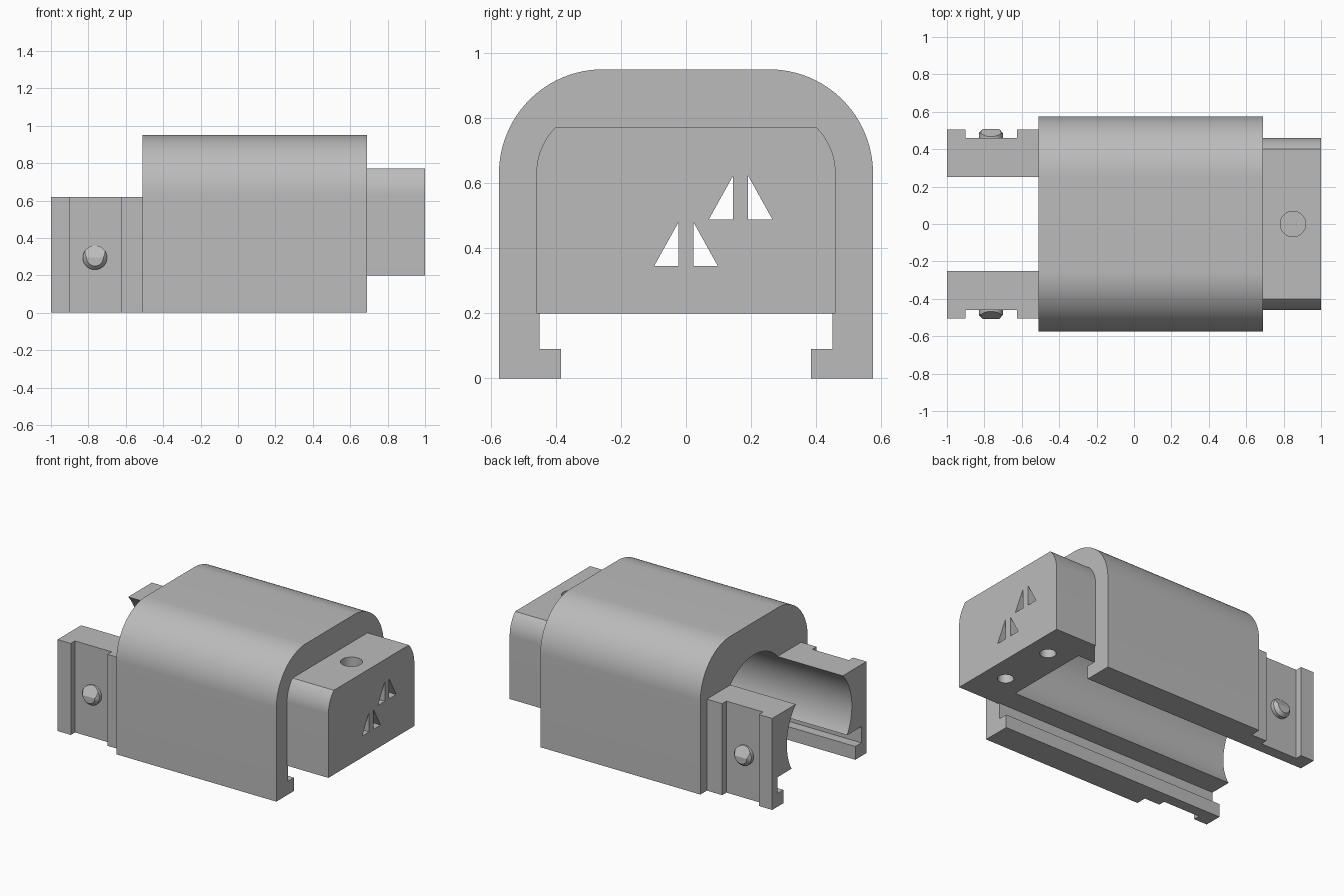
import bpy, bmesh
from math import cos, sin, asin, pi, radians
from mathutils import Vector

cube = bpy.data.objects.get("Cube")
if cube:
    bpy.data.objects.remove(cube, do_unlink=True)

grey = bpy.data.materials.new("plain grey")
grey.use_nodes = True
grey.diffuse_color = (0.5, 0.5, 0.5, 1)
grey.node_tree.nodes["Principled BSDF"].inputs["Base Color"].default_value = (0.5, 0.5, 0.5, 1)


def arc(cx, cy, r, start, end, steps=24):
    return [(cx + r * cos(start + (end - start) * i / steps),
             cy + r * sin(start + (end - start) * i / steps)) for i in range(steps + 1)]


def mirrored(half):
    """Close a right-hand half outline with its reflection."""
    return half + [(-a, b) for a, b in reversed(half)]


def finish(name, bm):
    bmesh.ops.recalc_face_normals(bm, faces=bm.faces)
    mesh = bpy.data.meshes.new(name)
    bm.to_mesh(mesh)
    bm.free()
    mesh.materials.append(grey)
    obj = bpy.data.objects.new(name, mesh)
    bpy.context.collection.objects.link(obj)
    return obj


def prism(name, outline, axis, low, high):
    """Extrude an outline along x (y,z points) or z (x,y points)."""
    place = (lambda a, b, d: (d, a, b)) if axis == "x" else (lambda a, b, d: (a, b, d))
    bm = bmesh.new()
    face = bm.faces.new([bm.verts.new(place(a, b, low)) for a, b in outline])
    moved = bmesh.ops.extrude_face_region(bm, geom=[face])["geom"]
    verts = [v for v in moved if isinstance(v, bmesh.types.BMVert)]
    bmesh.ops.translate(bm, verts=verts, vec=place(0, 0, high - low))
    return finish(name, bm)


def select(obj):
    bpy.ops.object.select_all(action="DESELECT")
    obj.select_set(True)
    bpy.context.view_layer.objects.active = obj


def apply(obj, kind, **settings):
    mod = obj.modifiers.new(kind.title(), kind)
    for key, value in settings.items():
        setattr(mod, key, value)
    select(obj)
    bpy.ops.object.modifier_apply(modifier=mod.name)


def cut(obj, cutter):
    cutter.hide_render = True
    apply(obj, "BOOLEAN", operation="DIFFERENCE", solver="EXACT", object=cutter)


# Channel cutter: round bore, side slots and a narrower mouth
bore_r, bore_z, roof = 0.348, 0.38, 0.2
low_angle = asin((roof - bore_z) / bore_r)
channel = prism("channel_cutter", mirrored(
    [(0.385, -0.1), (0.385, 0.09), (0.45, 0.09), (0.45, roof)]
    + arc(0, bore_z, bore_r, low_angle, pi / 2 - 0.02, 40)), "x", -1.2, 1.2)

# Rounded housing
body = prism("housing", mirrored([(0.575, 0)] + arc(0.255, 0.63, 0.32, 0, pi / 2)),
             "x", -0.51, 0.69)
cut(body, channel)

# Side arms with a recessed outer band
arms = prism("side_arms", [(-1, 0.2), (-1, 0.505), (-0.9, 0.505), (-0.9, 0.46), (-0.625, 0.46),
                           (-0.625, 0.505), (-0.51, 0.505), (-0.51, 0.2)], "z", 0, 0.62)
apply(arms, "MIRROR", use_axis=(False, True, False))
cut(arms, channel)

# End block
block = prism("end_block", mirrored([(0.46, roof)] + arc(0.26, 0.63, 0.2, 0, pi / 4)),
              "x", 0.69, 1)
cutters = [channel]

# Four triangular slots through the block
for centre, base in ((0, 0.345), (0.168, 0.488)):
    for side in (-1, 1):
        inner, outer = centre + side * 0.023, centre + side * 0.098
        cutters.append(prism("triangle_cutter", [(inner, base), (outer, base),
                                                 (inner, base + 0.135)], "x", 0.6, 1.1))

# Blind screw holes, one above and two below
for y, r, low, high in ((0, 0.068, 0.62, 0.9), (-0.2, 0.05, 0.1, 0.32), (0.2, 0.05, 0.1, 0.32)):
    cutters.append(prism("hole_cutter", arc(0.85, y, r, 0, 2 * pi, 32)[:-1], "z", low, high))
for cutter in cutters[1:]:
    cut(block, cutter)

# Locking studs: chamfered discs with a sloping upper half
bm = bmesh.new()
rings = []
for y, r in ((0.455, 0.065), (0.485, 0.065), (0.507, 0.045)):
    rings.append([bm.verts.new((a, y, b)) for a, b in arc(-0.765, 0.295, r, 0, 2 * pi, 32)[:-1]])
for first, second in zip(rings, rings[1:]):
    for i in range(len(first)):
        j = (i + 1) % len(first)
        bm.faces.new((first[i], first[j], second[j], second[i]))
bm.faces.new(rings[0])
bm.faces.new(rings[-1])
cut_geom = bmesh.ops.bisect_plane(
    bm, geom=bm.verts[:] + bm.edges[:] + bm.faces[:], plane_co=(0, 0.507, 0.295),
    plane_no=Vector((0, 0.065, 0.04)).normalized(), clear_outer=True)["geom_cut"]
bmesh.ops.holes_fill(bm, edges=[e for e in cut_geom if isinstance(e, bmesh.types.BMEdge)])
studs = finish("locking_studs", bm)
apply(studs, "MIRROR", use_axis=(False, True, False), use_mirror_merge=False)

for cutter in cutters:
    bpy.data.objects.remove(cutter, do_unlink=True)
for obj in (body, arms, block, studs):
    select(obj)
    bpy.ops.object.shade_smooth_by_angle(angle=radians(25))
